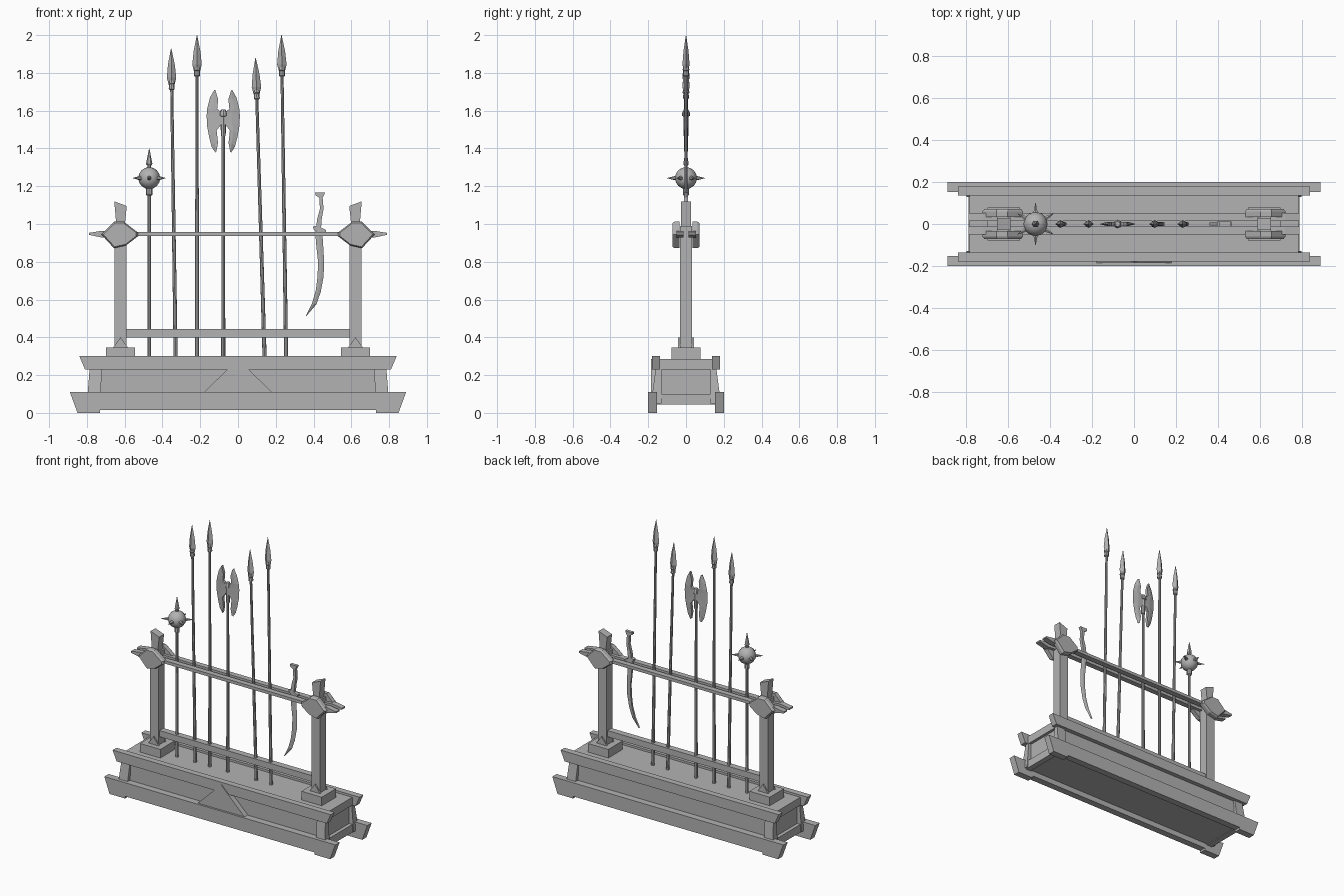
import bpy
import bmesh
from math import sin, cos, pi
from mathutils import Vector

cube = bpy.data.objects.get("Cube")
if cube:
    bpy.data.objects.remove(cube)

GREY = (0.45, 0.45, 0.45, 1)
grey = bpy.data.materials.new("plain grey")
grey.use_nodes = True
grey.diffuse_color = GREY
grey.node_tree.nodes["Principled BSDF"].inputs["Base Color"].default_value = GREY


def make(name, verts, faces, smooth=False):
    """Mesh object with outward normals."""
    mesh = bpy.data.meshes.new(name)
    mesh.from_pydata(verts, [], faces)
    bm = bmesh.new()
    bm.from_mesh(mesh)
    bmesh.ops.recalc_face_normals(bm, faces=bm.faces)
    bm.to_mesh(mesh)
    bm.free()
    mesh.materials.append(grey)
    obj = bpy.data.objects.new(name, mesh)
    bpy.context.collection.objects.link(obj)
    if smooth:
        bpy.ops.object.select_all(action='DESELECT')
        obj.select_set(True)
        bpy.context.view_layer.objects.active = obj
        bpy.ops.object.shade_smooth_by_angle(angle=0.7)
    return obj


def skin(name, rings, smooth=False):
    """Join equal rings of points and cap both ends."""
    n = len(rings[0])
    faces = [(i * n + j, i * n + (j + 1) % n, (i + 1) * n + (j + 1) % n, (i + 1) * n + j)
             for i in range(len(rings) - 1) for j in range(n)]
    faces += [tuple(range(n)), tuple(range((len(rings) - 1) * n, len(rings) * n))]
    return make(name, [p for r in rings for p in r], faces, smooth)


def prism(name, outline, y0, y1):
    """Outline in x and z, pushed along y."""
    return skin(name, [[(x, y, z) for x, z in outline] for y in (y0, y1)])


def box(name, x0, x1, y0, y1, z0, z1):
    return prism(name, [(x0, z0), (x1, z0), (x1, z1), (x0, z1)], y0, y1)


def turned(name, base, axis, profile, sides=8, flat=1.0, smooth=True):
    """Radii along an axis; flat squashes the section."""
    base, axis = Vector(base), Vector(axis).normalized()
    u = Vector((1, 0, 0)) if abs(axis.z) > 0.5 else Vector((0, 0, 1))
    u = (u - axis * u.dot(axis)).normalized()
    v = axis.cross(u)
    rings = [[base + axis * d + u * r * cos(2 * pi * k / sides) + v * r * flat * sin(2 * pi * k / sides)
              for k in range(sides)] for r, d in profile]
    return skin(name, rings, smooth)


def blade(name, stations, thick, cx=0, side=1):
    """Thick back edge to thin cutting edge; stations are back x, edge x, z."""
    rings = [[(cx + side * a, -thick, z), (cx + side * (a + b) / 2, -thick * 0.8, z),
              (cx + side * b, 0, z2), (cx + side * (a + b) / 2, thick * 0.8, z),
              (cx + side * a, thick, z)] for a, z, b, z2 in stations]
    return skin(name, rings)


# Plinth core, deck and end boards
box("plinth_core", -0.765, 0.765, -0.15, 0.15, 0.05, 0.25)
box("plinth_deck", -0.785, 0.785, -0.15, 0.15, 0.23, 0.285)
for s, side in ((-1, "right"), (1, "left")):
    box(side + "_end_sill", s * 0.75, s * 0.79, -0.165, 0.165, 0.045, 0.1)

# Long rails and corner posts on both faces
for s, face in ((-1, "front"), (1, "back")):
    prism(face + "_bottom_rail",
          [(-0.89, 0.11), (-0.85, 0), (-0.73, 0), (-0.73, 0.015), (0.73, 0.015),
           (0.73, 0), (0.85, 0), (0.89, 0.11)], s * 0.153, s * 0.2)
    prism(face + "_top_rail", [(-0.84, 0.3), (-0.81, 0.23), (0.81, 0.23), (0.84, 0.3)],
          s * 0.137, s * 0.18)
    for t, side in ((-1, "right"), (1, "left")):
        skin(f"{face}_{side}_corner_post",
             [[(t * 0.73, s * 0.13, 0.05), (t * 0.8, s * 0.13, 0.05),
               (t * 0.8, s * 0.185, 0.05), (t * 0.73, s * 0.185, 0.05)],
              [(t * 0.72, s * 0.13, 0.24), (t * 0.785, s * 0.13, 0.24),
               (t * 0.785, s * 0.16, 0.24), (t * 0.72, s * 0.16, 0.24)]])

# Triangular front ornament
prism("front_triangle", [(-0.185, 0.105), (0.185, 0.105), (0, 0.285)], -0.186, -0.15)

# Uprights with footings, gussets, brackets and slanted caps
for s, side in ((-1, "right"), (1, "left")):
    c = s * 0.622
    box(side + "_footing", c - 0.078, c + 0.078, -0.078, 0.078, 0.28, 0.345)
    box(side + "_upright", c - 0.033, c + 0.033, -0.033, 0.033, 0.34, 0.99)
    prism(side + "_upright_cap",
          [(c - s * 0.02, 0.97), (c + s * 0.02, 0.97), (c + s * 0.033, 1.12), (c - s * 0.033, 1.095)],
          -0.027, 0.027)
    hexagon = [(0.102, 0.945), (0.035, 1.012), (-0.018, 1.012), (-0.092, 0.955),
               (-0.092, 0.935), (-0.03, 0.887), (0.035, 0.872)]
    for f, face in ((-1, "front"), (1, "back")):
        prism(f"{side}_{face}_gusset", [(c - 0.04, 0.345), (c + 0.04, 0.345), (c, 0.4)],
              f * 0.03, f * 0.042)
        rings = [[(c + s * x * k, f * y, 0.945 + (z - 0.945) * k) for x, z in hexagon]
                 for y, k in ((0.034, 1), (0.06, 1), (0.072, 0.9))]
        skin(f"{side}_{face}_bracket", rings)

# Cross bars with flared ends, and the lower beam
bar = [(-0.79, 0.943), (-0.72, 0.928), (-0.6, 0.936), (0.6, 0.936), (0.72, 0.928), (0.79, 0.943),
       (0.79, 0.953), (0.72, 0.964), (0.6, 0.957), (-0.6, 0.957), (-0.72, 0.964), (-0.79, 0.953)]
prism("front_cross_bar", bar, -0.05, -0.012)
prism("back_cross_bar", bar, 0.014, 0.052)
box("lower_beam", -0.6, 0.6, -0.022, 0.022, 0.4, 0.443)

# Four spears: foot x, tip x, tip height
for i, (x0, x1, top) in enumerate([(-0.33, -0.354, 1.93), (-0.217, -0.217, 2.0),
                                   (0.141, 0.093, 1.88), (0.255, 0.23, 2.0)], 1):
    foot = Vector((x0, 0, 0.285))
    axis = Vector((x1, 0, top)) - foot
    n = axis.length
    turned(f"spear_{i}_shaft", foot, axis, [(0.011, 0), (0.008, n - 0.2)])
    turned(f"spear_{i}_socket", foot, axis,
           [(0.011, n - 0.22), (0.016, n - 0.215), (0.014, n - 0.19), (0.018, n - 0.185), (0.016, n - 0.17)])
    turned(f"spear_{i}_head", foot, axis,
           [(0.014, n - 0.2), (0.025, n - 0.155), (0.018, n - 0.085), (0.001, n)], 4, 0.75, False)

# Spiked mace
mace = Vector((-0.47, 0, 0.285))
turned("mace_shaft", mace, (0, 0, 1), [(0.01, 0), (0.008, 0.93)])
turned("mace_collar", mace, (0, 0, 1), [(0.012, 0.865), (0.017, 0.87), (0.017, 0.9), (0.013, 0.925)])
ball = Vector((-0.47, 0, 1.243))
turned("mace_ball", ball, (0, 0, 1),
       [(max(0.058 * sin(pi * k / 8), 0.001), -0.058 * cos(pi * k / 8)) for k in range(9)], 12)
turned("mace_top_spike", ball, (0, 0, 1), [(0.011, 0.05), (0.01, 0.065), (0.017, 0.075), (0.001, 0.157)], 6)
for k in range(6):
    a = pi / 6 + k * pi / 3
    turned(f"mace_spike_{k + 1}", ball, (cos(a), sin(a), 0), [(0.013, 0.05), (0.001, 0.1)], 6)

# Double axe
axe = Vector((-0.078, 0, 0.285))
turned("axe_shaft", axe, (0, 0, 1), [(0.011, 0), (0.008, 1.3)])
turned("axe_collar", axe, (0, 0, 1),
       [(0.013, 1.18), (0.014, 1.285), (0.021, 1.287), (0.021, 1.303), (0.012, 1.32)])
half_moon = [(0.042, 1.708, 0.047, 1.71), (0.027, 1.66, 0.07, 1.67), (0.032, 1.61, 0.085, 1.61),
             (0.005, 1.585, 0.088, 1.575), (0.005, 1.535, 0.086, 1.52), (0.035, 1.495, 0.075, 1.46),
             (0.028, 1.43, 0.062, 1.41), (0.036, 1.385, 0.042, 1.378)]
blade("axe_right_blade", half_moon, 0.01, axe.x, -1)
blade("axe_left_blade", half_moon, 0.01, axe.x, 1)

# Curved sword: blade, guard, grip and pommel
curve = [(0.408, 0.96, 0.446, 0.96), (0.416, 0.87, 0.452, 0.87), (0.424, 0.8, 0.456, 0.8),
         (0.421, 0.72, 0.453, 0.72), (0.412, 0.65, 0.438, 0.64), (0.392, 0.58, 0.415, 0.575),
         (0.36, 0.515, 0.362, 0.513)]
blade("sword_blade", curve, 0.007)
prism("sword_guard", [(0.396, 0.985), (0.402, 0.968), (0.43, 0.955), (0.466, 0.958), (0.466, 0.968),
                      (0.438, 0.982), (0.42, 0.992)], -0.012, 0.012)
prism("sword_grip", [(0.412, 0.975), (0.44, 0.975), (0.442, 1.02), (0.453, 1.08), (0.448, 1.14), (0.462, 1.168),
                     (0.408, 1.168), (0.41, 1.152), (0.43, 1.14), (0.434, 1.08), (0.42, 1.03)],
      -0.011, 0.011)
